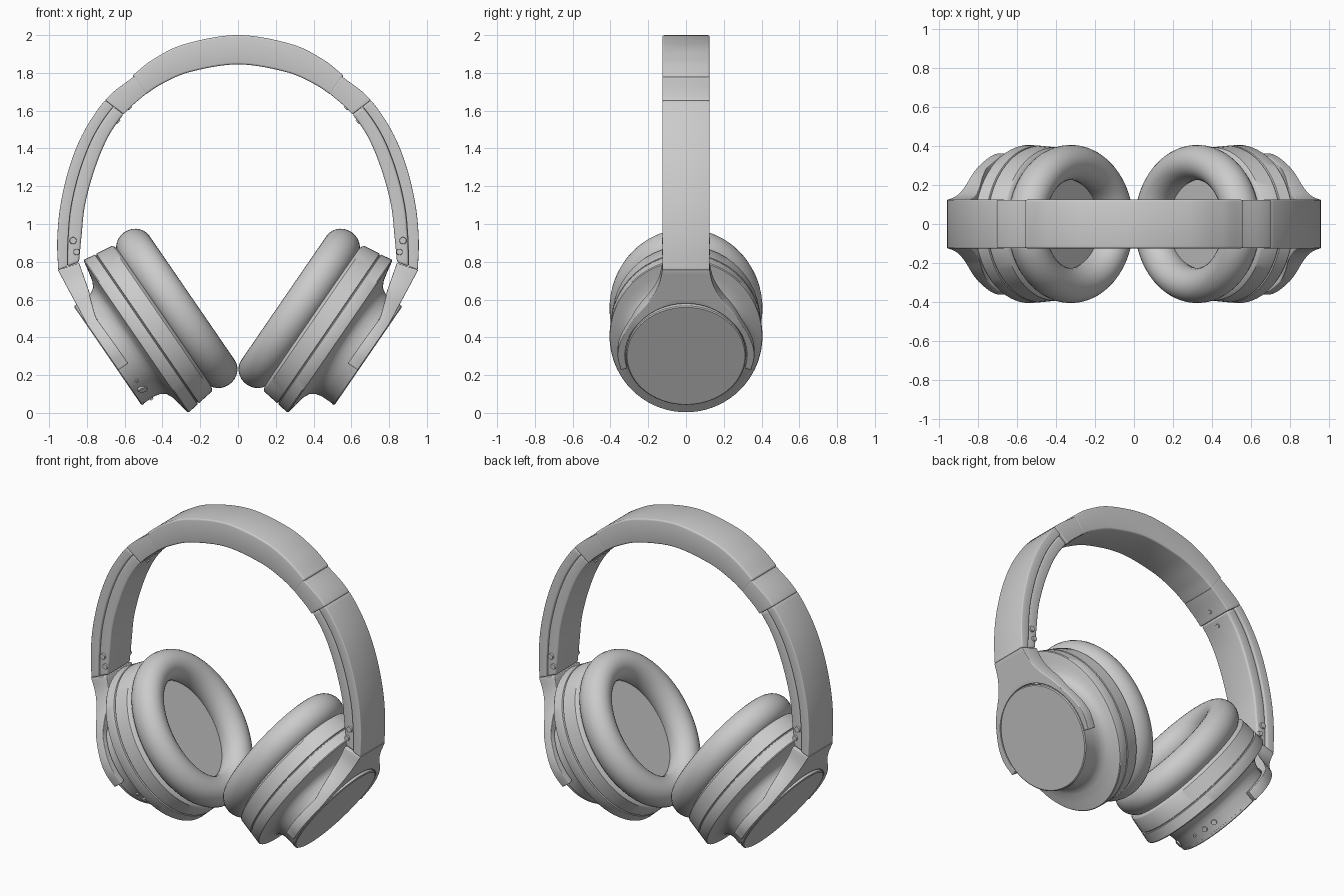
import bpy, bmesh, math
from mathutils import Vector, Matrix

cube = bpy.data.objects.get("Cube")
if cube:
    bpy.data.objects.remove(cube, do_unlink=True)

grey = bpy.data.materials.new("light_grey")
grey.use_nodes = True
grey.diffuse_color = (0.6, 0.6, 0.6, 1)
grey.node_tree.nodes["Principled BSDF"].inputs["Base Color"].default_value = (0.6, 0.6, 0.6, 1)


def finish(name, bm, bevel=0.0, segments=3):
    """Round the hard edges, then turn the bmesh into a smooth-shaded object."""
    bmesh.ops.recalc_face_normals(bm, faces=bm.faces)
    if bevel:
        hard = [e for e in bm.edges if e.calc_face_angle(0) > math.radians(40)]
        bmesh.ops.bevel(bm, geom=hard, offset=bevel, segments=segments,
                        profile=0.5, affect='EDGES', clamp_overlap=True)
    mesh = bpy.data.meshes.new(name)
    bm.to_mesh(mesh)
    bm.free()
    obj = bpy.data.objects.new(name, mesh)
    mesh.materials.append(grey)
    bpy.context.collection.objects.link(obj)
    bpy.ops.object.select_all(action='DESELECT')
    obj.select_set(True)
    bpy.context.view_layer.objects.active = obj
    bpy.ops.object.shade_smooth_by_angle(angle=math.radians(35))


def place(side, n, u, y):
    """Tilted cup frame: n points out of the cup, u runs up along its face."""
    return Vector((side * (0.54 + 0.824 * n + 0.566 * u), y, 0.405 - 0.566 * n + 0.824 * u))


def spline(pts, steps=10):
    """Smooth curve through a few points."""
    p = [Vector(q) for q in pts]
    p = [2 * p[0] - p[1]] + p + [2 * p[-1] - p[-2]]
    out = []
    for a, b, c, d in zip(p, p[1:], p[2:], p[3:]):
        for k in range(steps):
            t = k / steps
            out.append(0.5 * (2 * b + (c - a) * t + (2 * a - 5 * b + 4 * c - d) * t ** 2
                              + (3 * b - a - 3 * c + d) * t ** 3))
    return out + [p[-2]]


def ramp(x, stops):
    """Piecewise linear value."""
    if x <= stops[0][0]:
        return stops[0][1]
    for (a, va), (b, vb) in zip(stops, stops[1:]):
        if x <= b:
            return va + (vb - va) * (x - a) / (b - a)
    return stops[-1][1]


def bridge(bm, rings, closed=False):
    """Skin closed rings of vertices, capping the ends if it is not a loop."""
    pairs = list(zip(rings, rings[1:])) + ([(rings[-1], rings[0])] if closed else [])
    for a, b in pairs:
        for i in range(len(a)):
            j = (i + 1) % len(a)
            bm.faces.new((a[i], a[j], b[j], b[i]))
    if not closed:
        bm.faces.new(rings[0])
        bm.faces.new(rings[-1])


def oval_loft(name, side, profile, closed=False, count=72):
    """Loft ovals given as (n, half height, half width)."""
    bm = bmesh.new()
    angles = [math.tau * i / count for i in range(count)]
    rings = [[bm.verts.new(place(side, n, ru * math.sin(a), ry * math.cos(a))) for a in angles]
             for n, ru, ry in profile]
    bridge(bm, rings, closed)
    finish(name, bm)


def band(name, side, outer, inner, half, bevel):
    """Curved bar between two (x, z) curves."""
    bm = bmesh.new()
    rings = [[bm.verts.new((side * p.x, y, p.y)) for p, y in
              ((o, -half), (o, half), (i, half), (i, -half))] for o, i in zip(outer, inner)]
    bridge(bm, rings)
    finish(name, bm, bevel)


def stud(name, centre, axis, radius, depth, stretch=1.0):
    """Small round screw or button."""
    bm = bmesh.new()
    turn = Vector(axis).to_track_quat('Z', 'Y').to_matrix().to_4x4()
    bmesh.ops.create_cone(bm, cap_ends=True, segments=20, radius1=radius, radius2=radius * 0.85,
                          depth=depth, matrix=Matrix.Translation(centre) @ turn
                          @ Matrix.Diagonal((stretch, 1, 1, 1)))
    finish(name, bm)


def yoke(name, side):
    """Horseshoe arm hugging the outer disc and narrowing up to the band."""
    flank = spline([(-0.095, 0.345), (0, 0.362), (0.1, 0.342), (0.24, 0.27),
                    (0.345, 0.19), (0.433, 0.145), (0.525, 0.125)], 6)
    top = [Vector((0.525, 0.125 * k / 4)) for k in range(3, -4, -1)]
    edge = flank + top + [Vector((p.x, -p.y)) for p in reversed(flank)]
    levels = 8
    bm = bmesh.new()
    rings = []
    for p in edge:
        inner = p.normalized() * 0.322
        row = [inner.lerp(p, j / levels) for j in range(levels + 1)]
        front = [bm.verts.new(place(side, ramp(q.x, [(0.2, 0.178), (0.525, 0.142)]), q.x, q.y))
                 for q in row]
        back = []
        for q in row:
            n = ramp(q.x, [(0, 0.115), (0.2, 0.12), (0.35, 0.068), (0.525, 0.028)])
            u = q.x - ramp(q.x, [(0.3, 0), (0.525, 0.034)])
            back.append(bm.verts.new(place(side, n, u, q.y)))
        rings.append(front + back[::-1])
    bridge(bm, rings)
    finish(name, bm, 0.012)


# Cushioned top of the headband
crown_out = [(0.56, 1.785), (0.45, 1.871), (0.28, 1.953), (0, 2.0)]
crown_in = [(0.49, 1.685), (0.4, 1.743), (0.25, 1.806), (0, 1.845)]
across = lambda half: spline(half + [(-x, z) for x, z in reversed(half[:-1])])
band("headband_pad", 1, across(crown_out), across(crown_in), 0.125, 0.028)

# Side bands
side_out = spline([(0.952, 0.757), (0.957, 0.915), (0.94, 1.1), (0.89, 1.31),
                   (0.81, 1.5), (0.69, 1.67), (0.545, 1.785)])
side_in = spline([(0.842, 0.797), (0.828, 0.94), (0.81, 1.1), (0.76, 1.286),
                  (0.688, 1.46), (0.595, 1.592), (0.48, 1.695)])
side_mid = [o.lerp(i, 0.45) for o, i in zip(side_out, side_in)]
cut = 50

for side, label in ((1, "left"), (-1, "right")):
    band(label + "_band_shell", side, side_out[:cut], side_mid[:cut], 0.125, 0.006)
    band(label + "_band_lining", side, side_mid[:cut], side_in[:cut], 0.116, 0.012)
    band(label + "_band_joint", side, side_out[cut - 1:], side_in[cut - 1:], 0.124, 0.006)
    yoke(label + "_yoke", side)

    # Cup body with a seam groove, flaring into the round outer hub
    oval_loft(label + "_cup", side, [
        (-0.185, 0.43, 0.355), (-0.172, 0.462, 0.385), (-0.165, 0.468, 0.392),
        (-0.075, 0.48, 0.4), (-0.072, 0.473, 0.393), (-0.068, 0.473, 0.393),
        (-0.065, 0.481, 0.401), (-0.004, 0.49, 0.405), (0.002, 0.486, 0.402),
        (0.012, 0.43, 0.375), (0.024, 0.375, 0.35), (0.04, 0.342, 0.334),
        (0.065, 0.325, 0.324), (0.1, 0.316, 0.316), (0.17, 0.316, 0.316)])
    oval_loft(label + "_outer_disc", side, [
        (0.165, 0.318, 0.318), (0.177, 0.318, 0.318), (0.182, 0.312, 0.312)])

    # Ear cushion ring and speaker cover inside it
    turns = [math.tau * k / 28 for k in range(28)]
    oval_loft(label + "_ear_cushion", side,
              [(-0.262 - 0.098 * math.cos(a), 0.398 + 0.092 * math.sin(a),
                0.315 + 0.09 * math.sin(a)) for a in turns], closed=True)
    oval_loft(label + "_speaker_cover", side, [(-0.18, 0.36, 0.28), (-0.225, 0.36, 0.28)])

    # Hinge screws on both edges of the band, and on its inner face
    for face in (-1, 1):
        for k, (x, z, r) in enumerate([(0.873, 0.912, 0.02), (0.855, 0.852, 0.018)]):
            stud(f"{label}_hinge_screw_{k}", (side * x, face * 0.118, z), (0, face, 0), r, 0.016)
    for k, at in enumerate((46, 52)):
        spot = side_in[at]
        stud(f"{label}_inner_screw_{k}", (side * spot.x, 0, spot.y),
             (-0.75 * side, 0, -0.66), 0.014, 0.012)

# Controls around the lower edge of the right hub
for k, (turn, n, r, wide) in enumerate([(-128, 0.13, 0.02, 1.6), (-142, 0.13, 0.009, 1),
                                        (-62, 0.12, 0.018, 1), (-75, 0.12, 0.018, 1),
                                        (-90, 0.12, 0.01, 1)]):
    a = math.radians(turn)
    y, u = math.cos(a), math.sin(a)
    spot = place(-1, n, 0.317 * u, 0.317 * y)
    stud(f"right_control_{k}", spot, spot - place(-1, n, 0, 0), r, 0.016, wide)
